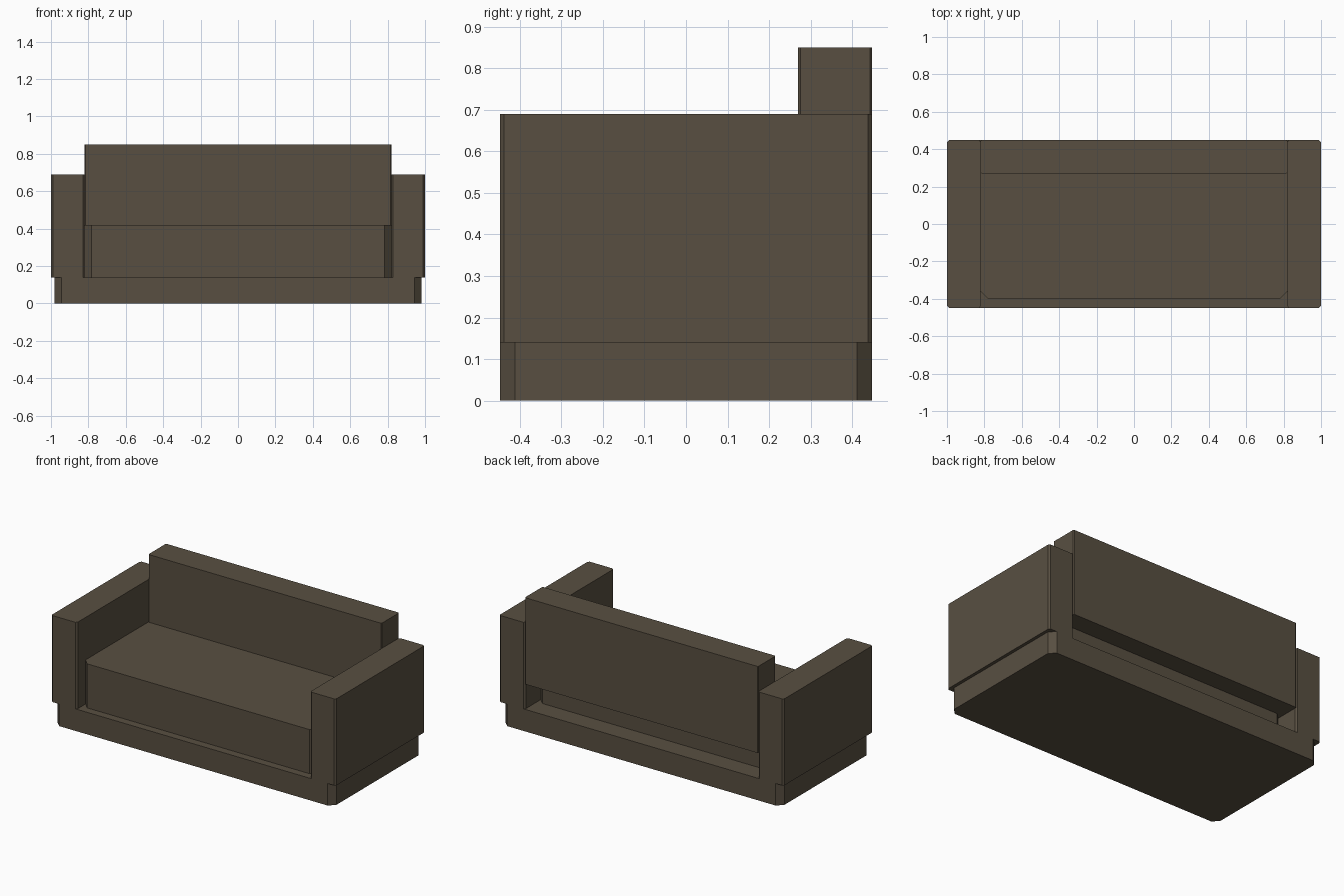
import bpy
import bmesh

cube = bpy.data.objects.get("Cube")
if cube:
    bpy.data.objects.remove(cube, do_unlink=True)

# One upholstery colour for the whole sofa
fabric = bpy.data.materials.new("brown_fabric")
fabric.use_nodes = True
colour = (0.098, 0.078, 0.053, 1)
fabric.diffuse_color = colour
shader = next(n for n in fabric.node_tree.nodes if n.type == "BSDF_PRINCIPLED")
shader.inputs["Base Color"].default_value = colour
shader.inputs["Roughness"].default_value = 0.9


def block(name, low, high, cut):
    """Flat-shaded box between two corners, with chamfered upright edges."""
    bm = bmesh.new()
    bmesh.ops.create_cube(bm, size=1)
    for v in bm.verts:
        for i in range(3):
            v.co[i] = high[i] if v.co[i] > 0 else low[i]
    upright = [e for e in bm.edges
               if abs(e.verts[0].co.z - e.verts[1].co.z) > 0.01]
    bmesh.ops.bevel(bm, geom=upright, offset=cut, offset_type="OFFSET",
                    segments=1, affect="EDGES", clamp_overlap=True)
    bmesh.ops.recalc_face_normals(bm, faces=bm.faces)
    mesh = bpy.data.meshes.new(name)
    bm.to_mesh(mesh)
    bm.free()
    mesh.materials.append(fabric)
    obj = bpy.data.objects.new(name, mesh)
    bpy.context.collection.objects.link(obj)
    return obj


depth = 0.448   # half the depth of the sofa
inner = 0.82    # inner face of the armrests
floor = 0.14    # top of the base

# Plinth, with wider corner chamfers
block("base", (-0.98, -depth, 0), (0.98, depth, floor), 0.036)

# Armrests, overhanging the plinth at each end
block("left_armrest", (inner, -depth, floor), (1, depth, 0.69), 0.01)
block("right_armrest", (-1, -depth, floor), (-inner, depth, 0.69), 0.01)

# Seat cushion, set back from the front and rear of the plinth
block("seat_cushion", (-inner, -0.398, floor), (inner, 0.325, 0.42), 0.038)

# Backrest, raised above the plinth and overlapping the seat
block("backrest", (-inner, 0.27, 0.30), (inner, depth, 0.85), 0.005)
